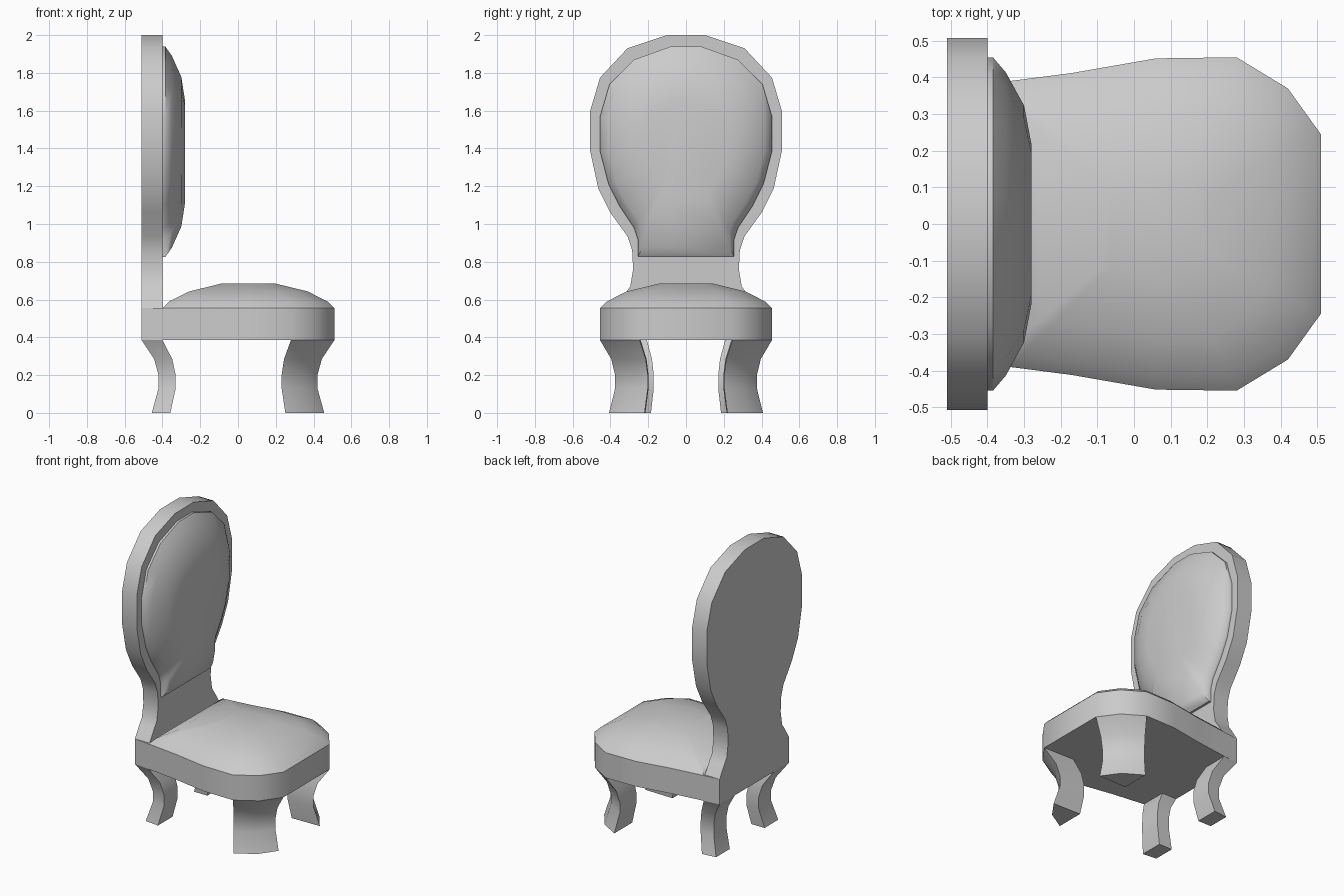
import bpy, bmesh, math

if "Cube" in bpy.data.objects:
    bpy.data.objects.remove(bpy.data.objects["Cube"])


def both_sides(half):
    # half outline as (y, other) pairs -> closed outline symmetric in y
    return half + [(-y, o) for y, o in reversed(half)]


def loft(name, rings, angle=40):
    # skin through a list of equal-length rings and cap both ends
    bm = bmesh.new()
    loops = [[bm.verts.new(p) for p in ring] for ring in rings]
    n = len(loops[0])
    for a, b in zip(loops, loops[1:]):
        for i in range(n):
            j = (i + 1) % n
            bm.faces.new((a[i], a[j], b[j], b[i]))
    bm.faces.new(loops[0])
    bm.faces.new(loops[-1])
    bmesh.ops.recalc_face_normals(bm, faces=bm.faces)
    mesh = bpy.data.meshes.new(name)
    bm.to_mesh(mesh)
    bm.free()
    obj = bpy.data.objects.new(name, mesh)
    bpy.context.collection.objects.link(obj)
    bpy.ops.object.select_all(action='DESELECT')
    obj.select_set(True)
    bpy.context.view_layer.objects.active = obj
    bpy.ops.object.shade_smooth_by_angle(angle=math.radians(angle))
    return obj


# Seat frame, half outline as (y, x)
side = [(0.39, -0.34), (0.412, -0.17), (0.452, 0.06),
        (0.455, 0.28), (0.37, 0.42), (0.245, 0.51)]
seat = both_sides([(0.37, -0.51)] + side)
loft("seat", [[(x, y, z) for y, x in seat] for z in (0.385, 0.555)])

# Domed seat cushion
pad = both_sides([(0.383, -0.40)] + side)
loft("seat_cushion", [[(0.055 + (x - 0.055) * s, y * s, z) for y, x in pad]
                      for s, z in ((1, 0.555), (0.92, 0.59), (0.69, 0.643), (0.31, 0.685))], 50)

# Backrest panel, half outline as (y, z)
back = both_sides([(0.10, 2.0), (0.31, 1.93), (0.455, 1.775), (0.507, 1.60),
                   (0.507, 1.385), (0.465, 1.19), (0.40, 1.06), (0.31, 0.935),
                   (0.285, 0.86), (0.28, 0.76), (0.295, 0.67), (0.32, 0.635), (0.37, 0.555)])
loft("backrest", [[(x, y, z) for y, z in back] for x in (-0.51, -0.40)])

# Domed back cushion
back_pad = both_sides([(0.08, 1.94), (0.275, 1.87), (0.405, 1.74), (0.455, 1.57),
                       (0.455, 1.385), (0.41, 1.21), (0.355, 1.10), (0.275, 0.98),
                       (0.255, 0.92), (0.255, 0.825)])
loft("back_cushion", [[(x, y * s, 1.382 + (z - 1.382) * s) for y, z in back_pad]
                      for s, x in ((1, -0.40), (1, -0.385), (0.91, -0.35),
                                   (0.71, -0.30), (0.48, -0.28))], 50)

# Curved legs: the cross-section swells in and out from the centre
levels = [(0.385, 1.0), (0.285, 0.87), (0.20, 0.825), (0.13, 0.825), (0.0, 0.895)]
front_section = [(0.28, 0.455), (0.42, 0.37), (0.51, 0.245), (0.28, 0.24)]
rear_section = [(-0.51, 0.37), (-0.40, 0.382), (-0.40, 0.207), (-0.51, 0.207)]
for name, section in (("front_leg", front_section), ("rear_leg", rear_section)):
    for label, sign in (("left", 1), ("right", -1)):
        loft(f"{name}_{label}", [[(x * s, sign * y * s, z) for x, y in section]
                                 for z, s in levels])
